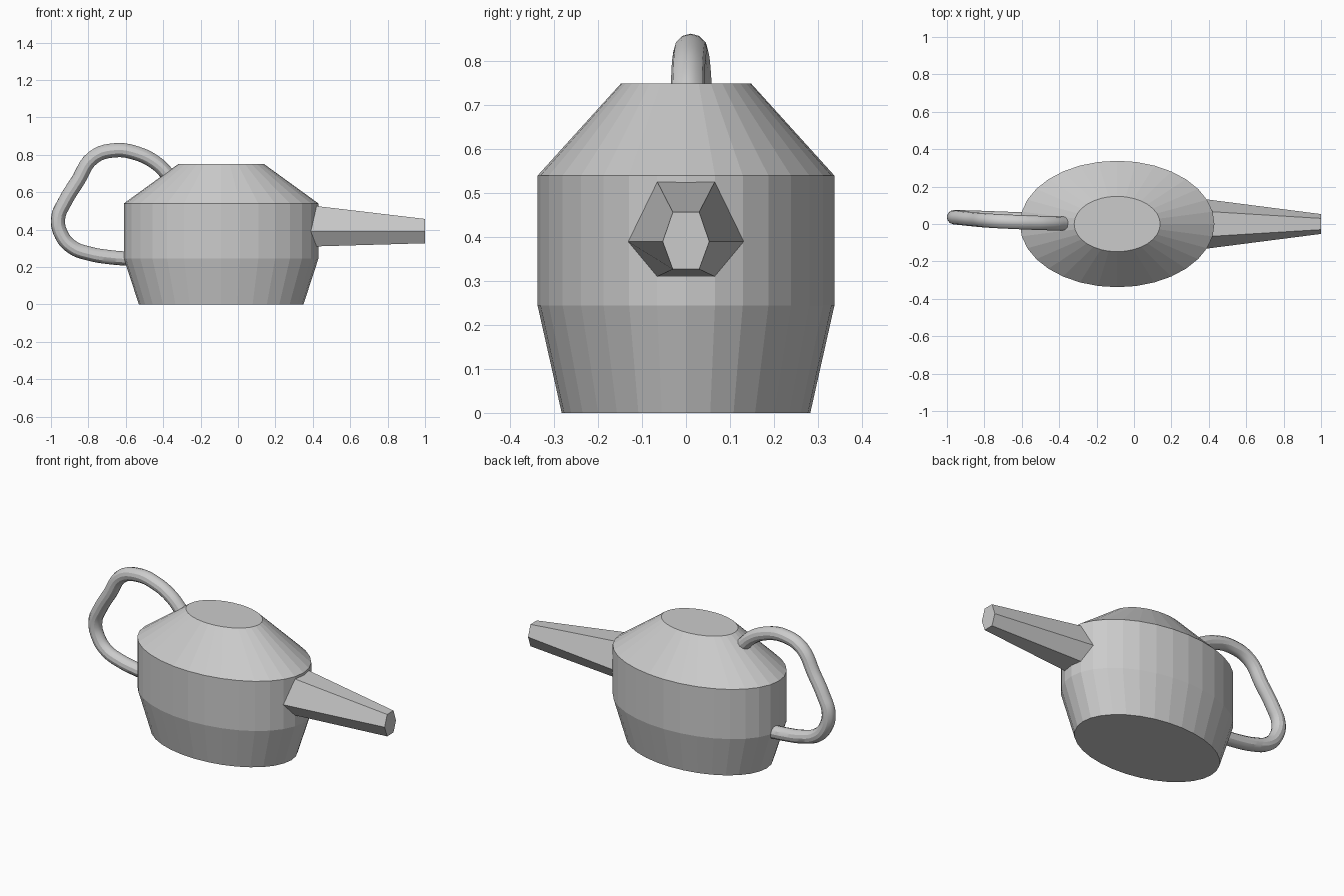
import bpy, bmesh
from math import cos, sin, tau

if "Cube" in bpy.data.objects:
    bpy.data.objects.remove(bpy.data.objects["Cube"])


def loft(name, rings, cap_start=True):
    """Skin equal-length rings of points and cap the ends."""
    bm = bmesh.new()
    loops = [[bm.verts.new(p) for p in ring] for ring in rings]
    n = len(loops[0])
    for a, b in zip(loops, loops[1:]):
        for i in range(n):
            j = (i + 1) % n
            bm.faces.new((a[i], a[j], b[j], b[i]))
    if cap_start:
        bm.faces.new(loops[0])
    bm.faces.new(loops[-1])
    bmesh.ops.recalc_face_normals(bm, faces=bm.faces)
    mesh = bpy.data.meshes.new(name)
    bm.to_mesh(mesh)
    bm.free()
    obj = bpy.data.objects.new(name, mesh)
    bpy.context.collection.objects.link(obj)
    return obj


# Oval faceted body: (z, x radius, y radius)
sides = 32
profile = [(0, 0.44, 0.283), (0.245, 0.52, 0.338),
           (0.54, 0.52, 0.338), (0.75, 0.23, 0.148)]
loft("body", [[(-0.09 + rx * cos(tau * i / sides), ry * sin(tau * i / sides), z)
               for i in range(sides)] for z, rx, ry in profile])


# Tapered six-sided spout, base set into the body wall
def hexagon(x_side, x_mid, wide, narrow, top, bottom, mid=0.39):
    return [(x_side, wide, mid), (x_mid, narrow, top), (x_mid, -narrow, top),
            (x_side, -wide, mid), (x_mid, -narrow, bottom), (x_mid, narrow, bottom)]


loft("spout", [hexagon(0.385, 0.41, 0.132, 0.066, 0.527, 0.31),
               hexagon(1.0, 1.0, 0.053, 0.03, 0.457, 0.327)], cap_start=False)

# Round looped handle, slightly skewed sideways
path = [(-0.372, 0.003, 0.692), (-0.44, 0.004, 0.757), (-0.54, 0.007, 0.807),
        (-0.66, 0.012, 0.824), (-0.775, 0.018, 0.785), (-0.857, 0.025, 0.66),
        (-0.925, 0.032, 0.55), (-0.962, 0.036, 0.46), (-0.943, 0.037, 0.37),
        (-0.885, 0.035, 0.305), (-0.79, 0.032, 0.27), (-0.69, 0.028, 0.253),
        (-0.575, 0.025, 0.243)]
curve = bpy.data.curves.new("handle", 'CURVE')
curve.dimensions = '3D'
curve.resolution_u = 5
curve.bevel_depth = 0.038
curve.bevel_resolution = 4
curve.use_fill_caps = True
spline = curve.splines.new('BEZIER')
spline.bezier_points.add(len(path) - 1)
for point, co in zip(spline.bezier_points, path):
    point.co = co
    point.handle_left_type = point.handle_right_type = 'AUTO'
handle = bpy.data.objects.new("handle", curve)
bpy.context.collection.objects.link(handle)

# Turn the handle into a smooth mesh
bpy.context.view_layer.objects.active = handle
handle.select_set(True)
bpy.ops.object.convert(target='MESH')
bpy.ops.object.shade_smooth_by_angle()
